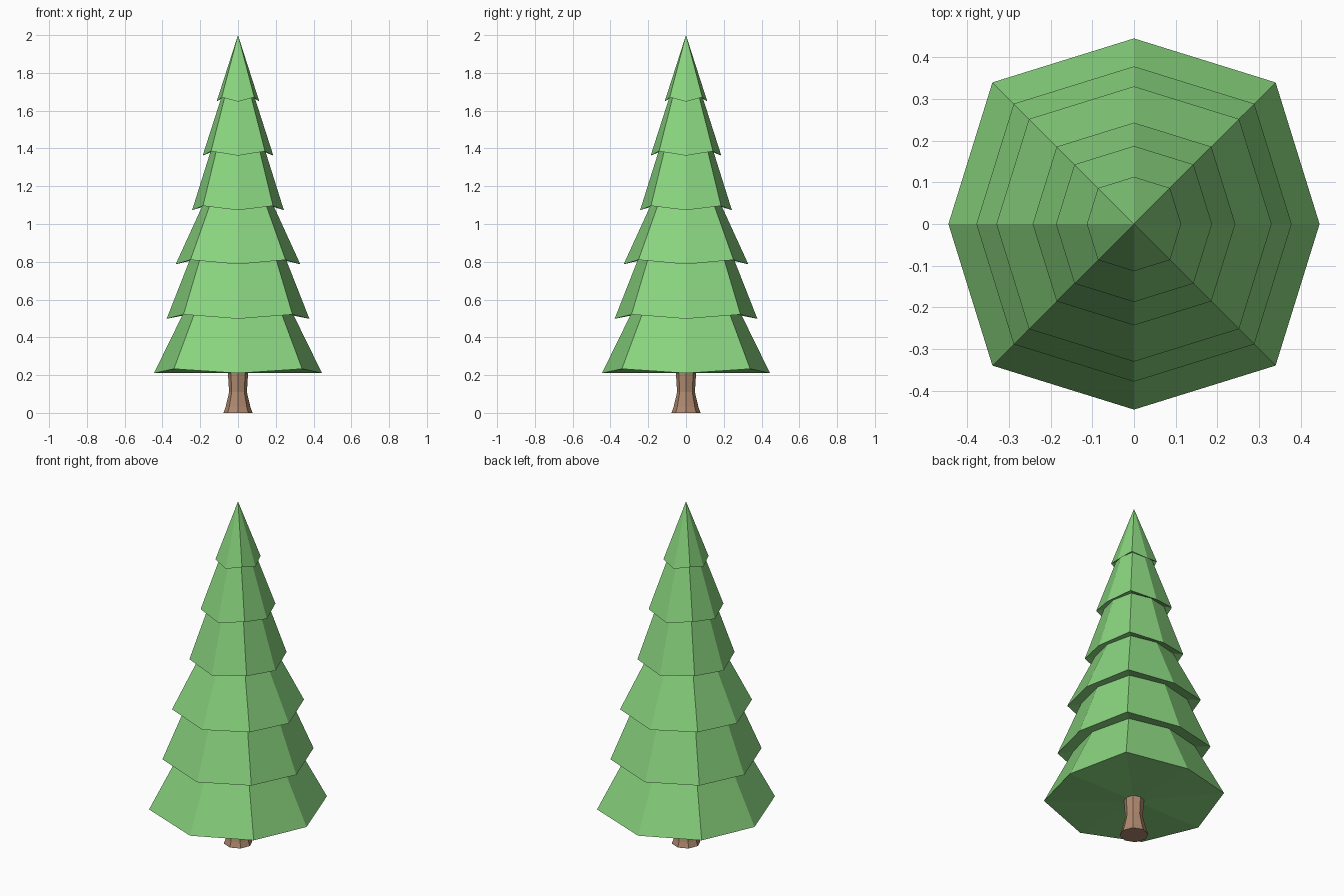
import bpy, bmesh
from math import cos, sin, pi

if "Cube" in bpy.data.objects:
    bpy.data.objects.remove(bpy.data.objects["Cube"])

SIDES = 8


def material(name, color):
    m = bpy.data.materials.new(name)
    m.diffuse_color = (*color, 1)
    m.use_nodes = True
    m.node_tree.nodes["Principled BSDF"].inputs["Base Color"].default_value = m.diffuse_color
    return m


def ring(bm, r_axis, r_diag, z_axis, z_diag):
    """Octagon whose diagonal corners can differ in radius and height."""
    verts = []
    for i in range(SIDES):
        a = 2 * pi * i / SIDES
        r, z = (r_diag, z_diag) if i % 2 else (r_axis, z_axis)
        verts.append(bm.verts.new((r * cos(a), r * sin(a), z)))
    return verts


def loft(name, rings, bottom, top, mat):
    """Skin a stack of octagons and close both ends with a fan."""
    bm = bmesh.new()
    loops = [ring(bm, *r) for r in rings]
    for lo, hi in zip(loops, loops[1:]):
        for i in range(SIDES):
            j = (i + 1) % SIDES
            bm.faces.new((lo[i], lo[j], hi[j], hi[i]))
    for loop, z in ((loops[0], bottom), (loops[-1], top)):
        tip = bm.verts.new((0, 0, z))
        for i in range(SIDES):
            bm.faces.new((loop[i], loop[(i + 1) % SIDES], tip))
    bmesh.ops.recalc_face_normals(bm, faces=bm.faces)
    me = bpy.data.meshes.new(name)
    bm.to_mesh(me)
    bm.free()
    me.materials.append(mat)
    ob = bpy.data.objects.new(name, me)
    bpy.context.collection.objects.link(ob)
    return ob


green = material("needles", (0.25, 0.66, 0.21))
brown = material("bark", (0.43, 0.25, 0.16))

# Foliage: six overlapping skirts, (radius, height) of each lower rim
tiers = [(0.445, 0.21), (0.378, 0.498), (0.33, 0.787),
         (0.243, 1.073), (0.187, 1.362), (0.113, 1.648)]
rings = []
for n, (r, z) in enumerate(tiers):
    if n:  # narrow neck tucked under this skirt
        rings.append((r * 0.77, r * 0.86, z + 0.026, z + 0.03))
    rings.append((r, r * 1.079, z, z + 0.023))
loft("foliage", rings, 0.21, 2.0, green)

# Trunk: flared at the base, slightly waisted
trunk = [(0.077, 0.0), (0.066, 0.03), (0.047, 0.11), (0.054, 0.22)]
loft("trunk", [(r, r, z, z) for r, z in trunk], 0.0, 0.22, brown)
